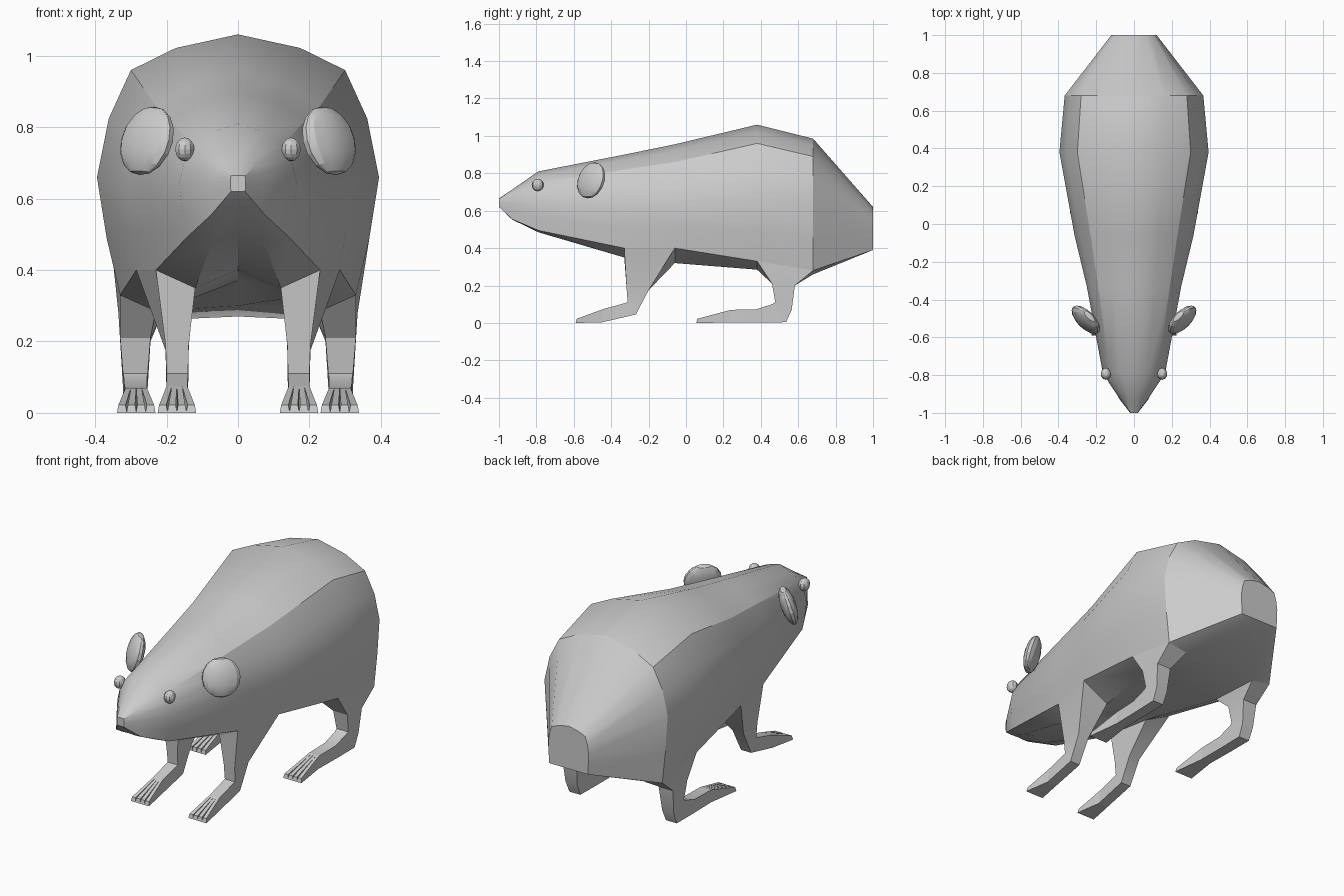
import bpy, bmesh, math
from mathutils import Vector, Matrix

if "Cube" in bpy.data.objects:
    bpy.data.objects.remove(bpy.data.objects["Cube"])


def finish(name, bm, angle=30):
    bmesh.ops.recalc_face_normals(bm, faces=bm.faces[:])
    me = bpy.data.meshes.new(name)
    bm.to_mesh(me)
    bm.free()
    ob = bpy.data.objects.new(name, me)
    bpy.context.collection.objects.link(ob)
    bpy.ops.object.select_all(action='DESELECT')
    ob.select_set(True)
    bpy.context.view_layer.objects.active = ob
    bpy.ops.object.shade_smooth_by_angle(angle=math.radians(angle))
    return ob


def loft(bm, rings, cap_start=True, cap_end=True):
    vs = [[bm.verts.new(p) for p in r] for r in rings]
    n = len(vs[0])
    for a, b in zip(vs, vs[1:]):
        for i in range(n):
            j = (i + 1) % n
            bm.faces.new((a[i], a[j], b[j], b[i]))
    if cap_start:
        bm.faces.new(vs[0])
    if cap_end:
        bm.faces.new(vs[-1])


def lerp(a, b, tx, tz):
    return (a[0] + (b[0] - a[0]) * tx, a[1] + (b[1] - a[1]) * tz)


# Body sections: y, top z, back crease, widest side, lower edge, belly ridge, belly centre z
SECTIONS = [
    (-1.0, .665, (.02, .664), (.021, .645), (.02, .62), (.01, .62), .62),
    (-.93, .713, (.05, .694), (.072, .64), (.075, .555), (.04, .553), .555),
    (-.79, .81, (.125, .75), (.165, .64), (.14, .495), (.07, .485), .50),
    (-.33, .90, (.19, .82), (.25, .63), (.23, .40), (.12, .35), .40),
    (-.06, .955, (.23, .86), (.315, .63), (.285, .40), (.13, .32), .37),
    (.38, 1.06, (.30, .96), (.395, .66), (.33, .33), (.23, .285), .30),
    (.68, .985, (.28, .89), (.367, .65), (.335, .28), (.22, .26), .27),
    (1.0, .62, (.10, .59), (.12, .50), (.115, .39), (.06, .39), .39)]


def body_ring(y, top, crease, side, edge, ridge, belly):
    half = [lerp((0, top), crease, .58, .38), crease, lerp(crease, side, .65, .45), side,
            lerp(side, edge, .42, .52), edge, ridge]
    pts = [(0, top)] + half + [(0, belly)] + [(-x, z) for x, z in reversed(half)]
    return [(x, y, z) for x, z in pts]


bm = bmesh.new()
loft(bm, [body_ring(*s) for s in SECTIONS])
finish("body", bm)


# Legs: square rings given as (front y, z), (back y, z), inner x, outer x
def ring(front, back, xi, xo):
    return [(xi, *front), (xo, *front), (xo, *back), (xi, *back)]


def hip(a, b):
    """Ring matching the underside patch between two body sections."""
    return [(a[5][0], a[0], a[5][1]), (a[4][0], a[0], a[4][1]),
            (b[4][0], b[0], b[4][1]), (b[5][0], b[0], b[5][1])]


def leg(name, rings, toe_tip, spread, s):
    bm = bmesh.new()
    loft(bm, rings, cap_start=False)
    # four spread toes growing from the last ring
    end = rings[-1]
    xi, xo = end[0][0], end[1][0]
    yt, zt = end[0][1:]
    yb, zb = end[2][1:]
    w = (xo - xi) / 4
    mid = (xi + xo) / 2
    for k in range(4):
        x0 = xi + k * w
        tip = mid + (k - 1.5) / 1.5 * spread
        loft(bm, [[(x0, yt, zt), (x0 + w, yt, zt), (x0 + w, yb, zb), (x0, yb, zb)],
                  [(tip - .01, toe_tip, .022), (tip + .01, toe_tip, .022),
                   (tip + .014, toe_tip - .005, 0), (tip - .014, toe_tip - .005, 0)]])
    bm.transform(Matrix.Diagonal((s, 1, 1, 1)))
    finish(name, bm)


front = [hip(SECTIONS[3], SECTIONS[4]),
         ring((-.318, .19), (-.20, .175), .138, .203),
         ring((-.312, .11), (-.268, .045), .14, .20),
         ring((-.44, .075), (-.45, .003), .142, .2)]
hind = [hip(SECTIONS[5], SECTIONS[6]),
        ring((.46, .21), (.582, .20), .245, .33),
        ring((.477, .11), (.565, .07), .253, .322),
        ring((.46, .10), (.535, .004), .255, .32),
        ring((.375, .073), (.40, .002), .255, .318),
        ring((.24, .07), (.235, .002), .255, .315)]

for s, side in ((1, "right"), (-1, "left")):
    leg("front_leg_" + side, front, -.585, .04, s)
    leg("hind_leg_" + side, hind, .06, .04, s)
    # ear: flattened sphere facing forward and outward
    bm = bmesh.new()
    bmesh.ops.create_uvsphere(bm, u_segments=14, v_segments=8, radius=1)
    n = Vector((.7, -.7, .3)).normalized()
    u = Vector((1, 1, 0)).normalized()
    v = n.cross(u)
    rot = Matrix((u, n, v)).transposed().to_4x4()
    m = Matrix.Translation((.255, -.507, .762)) @ rot @ Matrix.Diagonal((.097, .038, .1, 1))
    bm.transform(Matrix.Diagonal((s, 1, 1, 1)) @ m)
    finish("ear_" + side, bm, 20)
    # eye
    bm = bmesh.new()
    bmesh.ops.create_uvsphere(bm, u_segments=10, v_segments=8, radius=1)
    bm.transform(Matrix.Translation((s * .149, -.793, .738)) @ Matrix.Diagonal((.028, .032, .033, 1)))
    finish("eye_" + side, bm, 20)
